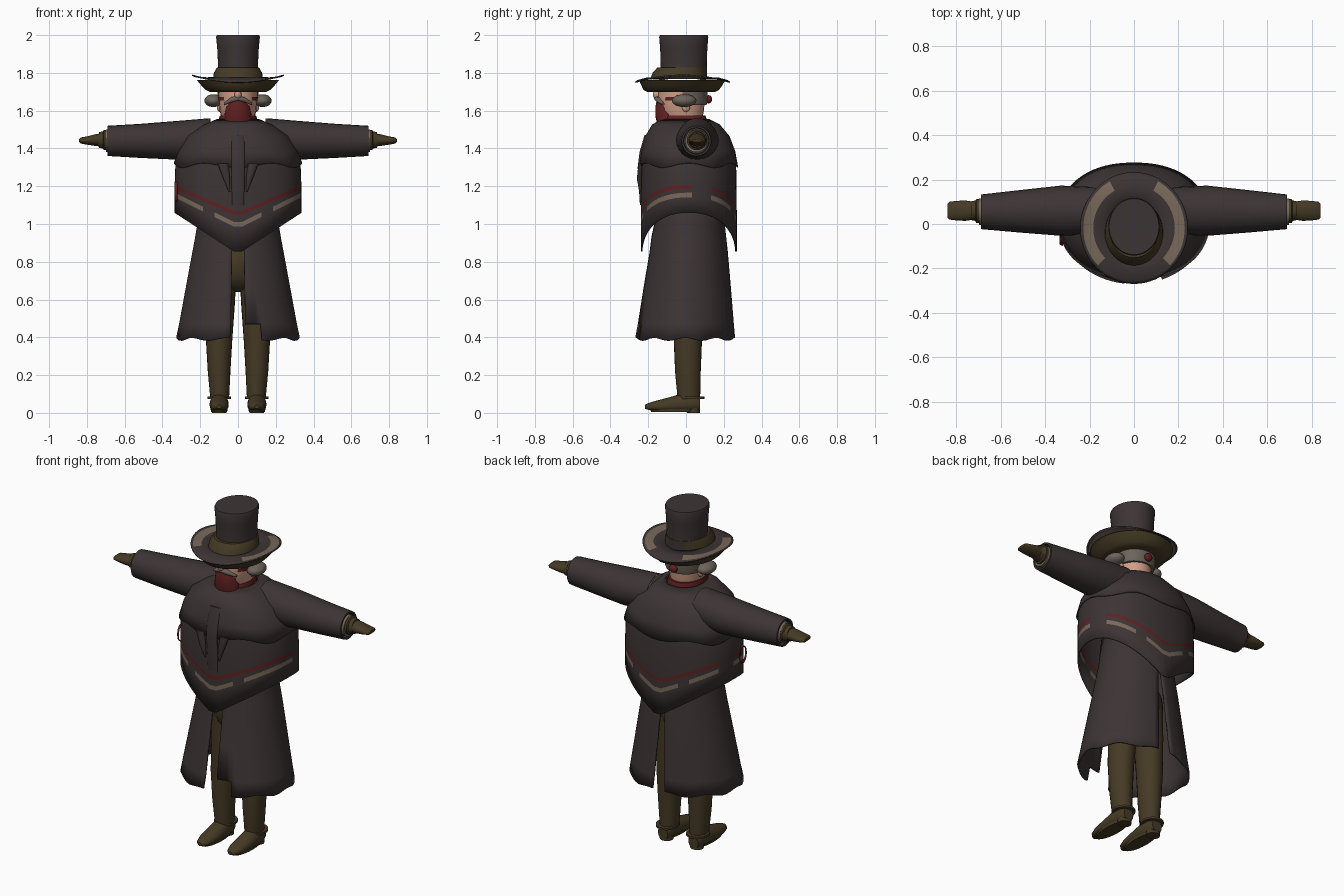
import bpy, bmesh
from math import sin, cos, pi, asin, radians

cube = bpy.data.objects.get("Cube")
if cube:
    bpy.data.objects.remove(cube, do_unlink=True)


def material(name, rgb):
    m = bpy.data.materials.new(name)
    m.use_nodes = True
    m.diffuse_color = (*rgb, 1)
    bsdf = m.node_tree.nodes["Principled BSDF"]
    bsdf.inputs["Base Color"].default_value = (*rgb, 1)
    bsdf.inputs["Roughness"].default_value = 0.9
    return m


DARK = material("charcoal cloth", (.046, .034, .035))
OLIVE = material("olive brown", (.060, .042, .018))
TAN = material("dusty tan", (.19, .14, .10))
RED = material("dark red", (.12, .014, .015))
SKIN = material("skin", (.62, .34, .24))
GREY = material("grey hair", (.15, .125, .105))


def sheet(name, rows, mats, closed=True, caps=False, thick=0, rule=None, keep=None):
    """Skin a list of point rows; rule picks a material, keep drops faces."""
    bm = bmesh.new()
    grid = [[bm.verts.new(p) for p in row] for row in rows]
    n = len(rows[0])
    for i in range(len(rows) - 1):
        for j in range(n if closed else n - 1):
            k = (j + 1) % n
            f = bm.faces.new((grid[i][j], grid[i][k], grid[i + 1][k], grid[i + 1][j]))
            c = f.calc_center_median()
            if keep and not keep(c):
                bm.faces.remove(f)
            elif rule:
                f.material_index = rule(i, c)
    if caps:
        bm.faces.new(grid[0])
        bm.faces.new(grid[-1])
    bmesh.ops.recalc_face_normals(bm, faces=bm.faces[:])
    me = bpy.data.meshes.new(name)
    bm.to_mesh(me)
    bm.free()
    for m in mats:
        me.materials.append(m)
    me.polygons.foreach_set("use_smooth", [True] * len(me.polygons))
    me.set_sharp_from_angle(angle=radians(40))
    ob = bpy.data.objects.new(name, me)
    bpy.context.collection.objects.link(ob)
    if thick:
        mod = ob.modifiers.new("thickness", 'SOLIDIFY')
        mod.thickness = thick
        mod.offset = 0
    return ob


def loft(name, rings, mat, axis="z", n=24, floor=None):
    """Closed solid of ellipses; ring = (position, centre a, centre b, radius a, radius b)."""
    rows = []
    for p, ca, cb, ra, rb in rings:
        row = []
        for j in range(n):
            t = 2 * pi * j / n
            a, b = ca + ra * cos(t), cb + rb * sin(t)
            if floor is not None:
                b = max(b, floor)
            row.append({"z": (a, b, p), "x": (p, a, b), "y": (a, p, b)}[axis])
        rows.append(row)
    return sheet(name, rows, [mat], caps=True)


def ball(name, c, r, mat):
    rings = [(c[2] + r[2] * sin(t), c[0], c[1], r[0] * cos(t), r[1] * cos(t))
             for t in [radians(-85 + 17 * i) for i in range(11)]]
    return loft(name, rings, mat)


def hoop(rx, front, back, height, n=64):
    """Rounded outline around the body; height is a function of x, angle."""
    row = []
    for j in range(n):
        t = 2 * pi * (j + .5) / n
        c, s = cos(t), sin(t)
        x = rx * abs(c) ** .9 * (1 if c > 0 else -1)
        y = (front + back) / 2 + (back - front) / 2 * abs(s) ** .9 * (1 if s > 0 else -1)
        row.append((x, y, height(abs(x), t)))
    return row


def level(z):
    return lambda x, t: z


# Poncho with V hem and woven stripes
shoulders = [(1.55, .10, -.12, .11), (1.52, .17, -.17, .17), (1.46, .26, -.205, .22),
             (1.38, .305, -.225, .25), (1.31, .328, -.235, .262)]
rows = [hoop(r, f, b, level(z)) for z, r, f, b in shoulders]
for base, slope in [(1.06, .44), (1.04, .44), (1.0, .5), (.975, .5), (.84, .66)]:
    rows.append(hoop(.332, -.235, .265, lambda x, t, b=base, s=slope: b + s * x))


def stripes(i, c):
    side_gap = .03 < c.y < .14
    if i == 5 and not side_gap:
        return 1
    if i == 7 and not side_gap and not .12 < abs(c.x) < .18:
        return 2
    return 0


sheet("poncho", rows, [DARK, RED, TAN], thick=.008, rule=stripes)

# Short shoulder cape with a wavy hem
rows = [hoop(r + .008, f - .008, b + .008, level(z + .004)) for z, r, f, b in shoulders[:-1]]
rows.append(hoop(.338, -.246, .274, lambda x, t: 1.31 + .012 * cos(6 * t)))
sheet("shoulder_cape", rows, [DARK], thick=.006)
loft("front_placket", [(1.10, 0, -.236, .032, .008), (1.30, 0, -.246, .035, .010),
                       (1.38, 0, -.236, .035, .010), (1.47, 0, -.208, .035, .012)], DARK)
for s, side in ((1, "left"), (-1, "right")):
    loft(side + "_cape_tail", [(1.17, s * .045, -.242, .004, .006), (1.24, s * .06, -.246, .018, .014),
                               (1.32, s * .08, -.24, .028, .012)], DARK)
sheet("side_cord", [[(-.33 + .01 * cos(u), -.06 + (.035 + .004 * cos(u)) * cos(t),
                      1.17 + (.05 + .004 * cos(u)) * sin(t) + .004 * sin(u))
                     for u in (0, 2 * pi / 3, 4 * pi / 3)]
                    for t in [2 * pi * k / 20 for k in range(21)]], [RED])

# Long coat: two panels parted at front and back
for s, side in ((1, "left"), (-1, "right")):
    rows = []
    for z, rx, front, back, gap, vent in [(1.2, .19, -.15, .19, .03, 0), (1.0, .21, -.165, .20, .03, 0),
                                          (.93, .222, -.18, .208, .03, .004), (.85, .237, -.19, .217, .032, .014),
                                          (.66, .272, -.222, .234, .035, .025), (.47, .307, -.252, .25, .038, .035),
                                          (.39, .322, -.266, .257, .042, .04)]:
        t0, t1 = -pi / 2 + asin(gap / rx), pi / 2 - asin(vent / rx)
        row = []
        for j in range(33):
            t = t0 + (t1 - t0) * j / 32
            wave = .008 * cos(9 * t) if z == .39 else 0
            row.append((s * rx * cos(t), (front + back) / 2 + (back - front) / 2 * sin(t), z + wave))
        rows.append(row)
    sheet(side + "_coat_panel", rows, [DARK], closed=False, thick=.01,
          keep=lambda c: not (0 < c.x < .11 and c.y < 0 and c.z < .47))

# Trousers, boots and straps
ball("trouser_seat", (0, .01, .80), (.17, .12, .16), OLIVE)
for s, side in ((1, "left"), (-1, "right")):
    x = s * .1
    loft(side + "_leg", [(.78, s * .085, .015, .075, .09), (.60, s * .09, .015, .075, .085),
                         (.39, x, .01, .070, .075), (.22, x, .01, .060, .068),
                         (.08, s * .097, .015, .05, .06)], OLIVE)
    loft(side + "_boot", [(.075, x, .045, .032, .04), (.045, x, .05, .046, .05), (-.03, x, .048, .05, .052),
                          (-.09, x, .04, .05, .042), (-.16, x, .034, .044, .03),
                          (-.20, x, .032, .03, .02), (-.218, x, .032, .012, .01)],
         OLIVE, axis="y", floor=.016)
    loft(side + "_sole", [(.006, x, -.06, .042, .125), (.02, x, -.06, .045, .13)], OLIVE)
    loft(side + "_heel", [(0, x, .04, .038, .035), (.03, x, .04, .04, .035)], OLIVE)
    loft(side + "_ankle_strap", [(.074, x, .03, .062, .068), (.086, x, .03, .062, .068)], OLIVE)

    # Sleeves with hollow ends, cuffs and gloves
    loft(side + "_sleeve", [(s * .15, .06, 1.455, .105, .105), (s * .33, .06, 1.443, .113, .102),
                            (s * .52, .057, 1.44, .095, .09), (s * .69, .055, 1.44, .078, .08),
                            (s * .69, .055, 1.44, .068, .07), (s * .66, .055, 1.44, .066, .068)], DARK, "x")
    loft(side + "_shoulder_lining", [(s * .146, .06, 1.455, .092, .102), (s * .151, .06, 1.455, .10, .104)],
         TAN, "x")
    loft(side + "_cuff", [(s * .65, .055, 1.44, .06, .06), (s * .698, .055, 1.44, .06, .06)], TAN, "x")
    loft(side + "_glove_wrist", [(s * .65, .058, 1.445, .052, .052), (s * .71, .058, 1.445, .054, .054),
                                 (s * .715, .06, 1.445, .046, .045), (s * .735, .06, 1.445, .042, .042)],
         OLIVE, "x")
    loft(side + "_glove_hand", [(s * .72, .06, 1.445, .04, .036), (s * .76, .06, 1.444, .046, .03),
                                (s * .80, .06, 1.442, .044, .022), (s * .832, .06, 1.442, .04, .016),
                                (s * .841, .06, 1.442, .03, .008)], OLIVE, "x")

    # Side whiskers and moustache halves
    ball(side + "_whiskers", (s * .13, -.01, 1.653), (.048, .065, .034), GREY)
    loft(side + "_moustache", [(0, -.155, 1.665, .014, .012), (s * .035, -.148, 1.658, .014, .014),
                               (s * .075, -.12, 1.635, .006, .006)], GREY, "x")
    ball(side + "_ear", (s * .098, .0, 1.62), (.014, .022, .026), SKIN)

# Head, scarf and mask
loft("head", [(1.50, 0, 0, .07, .08), (1.55, 0, -.015, .085, .10), (1.60, 0, -.025, .097, .12),
              (1.67, 0, -.025, .102, .125), (1.76, 0, -.02, .10, .12)], SKIN)
ball("nose", (0, -.152, 1.685), (.018, .024, .025), SKIN)
loft("back_hair", [(1.63, 0, .02, .10, .088), (1.65, 0, .015, .109, .10), (1.74, 0, .015, .108, .10)], GREY)
loft("neck_scarf", [(1.50, 0, -.01, .10, .12), (1.545, 0, -.015, .104, .128), (1.575, 0, -.015, .096, .118)], RED)
loft("face_mask", [(1.52, 0, -.10, .075, .05), (1.57, 0, -.10, .072, .062), (1.62, 0, -.10, .066, .062),
                   (1.655, 0, -.10, .05, .055)], RED)
loft("mask_strap", [(1.655, 0, -.015, .111, .128), (1.672, 0, -.015, .111, .128)], RED)
ball("strap_knot", (0, .12, 1.66), (.025, .018, .022), RED)

# Top hat: lining, brim, band and crown
loft("hat_lining", [(1.70, 0, -.025, .15, .18), (1.71, 0, -.025, .172, .20), (1.735, 0, -.022, .195, .215),
                    (1.762, 0, -.02, .218, .228)], OLIVE, n=40)
rows = []
for k, lift in ((.4, .3), (.76, 0), (.95, .6), (1, 1)):
    rows.append([(.242 * k * cos(t), -.018 + .25 * k * sin(t),
                  1.772 + lift * (.016 * cos(t) ** 2 - .022 * sin(t) ** 2))
                 for t in [2 * pi * j / 64 for j in range(64)]])
sheet("hat_brim", rows, [DARK, TAN], thick=.007,
      rule=lambda i, c: 1 if i == 1 and -.17 < c.y < .17 else 0)
loft("hat_band", [(1.77, 0, -.04, .132, .148), (1.80, 0, -.035, .128, .142),
                  (1.828, 0, -.02, .112, .132)], OLIVE, n=40)
loft("hat_crown", [(1.77, 0, -.012, .106, .124), (1.85, 0, -.012, .106, .122), (1.93, 0, -.012, .11, .125),
                   (1.99, 0, -.012, .116, .130), (2.0, 0, -.012, .112, .126)], DARK, n=40)
